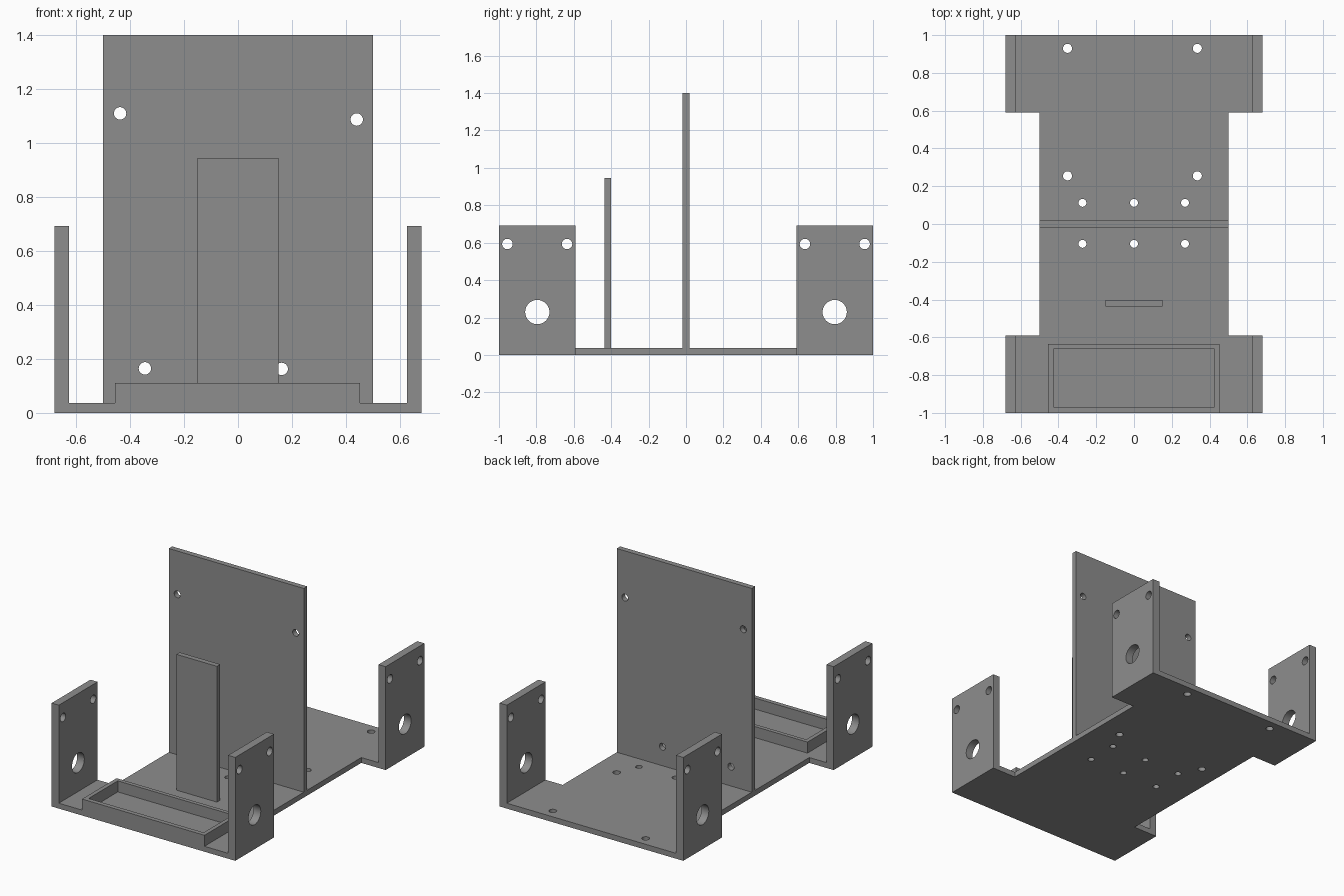
import bpy, bmesh, math
from mathutils import Matrix, Vector

if "Cube" in bpy.data.objects:
    bpy.data.objects.remove(bpy.data.objects["Cube"])

grey = bpy.data.materials.new("plain grey")
grey.diffuse_color = (0.27, 0.27, 0.27, 1)
grey.use_nodes = True
grey.node_tree.nodes["Principled BSDF"].inputs["Base Color"].default_value = grey.diffuse_color

# Local (u, v, depth) axes mapped to world for each plate orientation
AXES = {
    "z": Matrix(((1, 0, 0), (0, 1, 0), (0, 0, 1))),   # u=x, v=y
    "y": Matrix(((1, 0, 0), (0, 0, 1), (0, 1, 0))),   # u=x, v=z
    "x": Matrix(((0, 0, 1), (1, 0, 0), (0, 1, 0))),   # u=y, v=z
}


def rect(u0, u1, v0, v1):
    return [(u0, v0), (u1, v0), (u1, v1), (u0, v1)]


def circle(u, v, r, n=32):
    return [(u + r * math.cos(2 * math.pi * i / n),
             v + r * math.sin(2 * math.pi * i / n)) for i in range(n)]


def plate(name, axis, outline, d0, d1, holes=()):
    """Flat outline with holes, extruded from d0 to d1 along an axis."""
    bm = bmesh.new()
    for loop in [outline, *holes]:
        vs = [bm.verts.new((u, v, d0)) for u, v in loop]
        for a, b in zip(vs, vs[1:] + vs[:1]):
            bm.edges.new((a, b))
    bmesh.ops.triangle_fill(bm, edges=bm.edges[:], use_beauty=True, normal=(0, 0, 1))
    ext = bmesh.ops.extrude_face_region(bm, geom=bm.faces[:], use_keep_orig=True)
    top = [g for g in ext["geom"] if isinstance(g, bmesh.types.BMVert)]
    bmesh.ops.translate(bm, verts=top, vec=Vector((0, 0, d1 - d0)))
    bm.transform(AXES[axis].to_4x4())
    bmesh.ops.recalc_face_normals(bm, faces=bm.faces[:])
    me = bpy.data.meshes.new(name)
    bm.to_mesh(me)
    bm.free()
    me.materials.append(grey)
    ob = bpy.data.objects.new(name, me)
    bpy.context.collection.objects.link(ob)
    ob.select_set(True)
    bpy.context.view_layer.objects.active = ob
    return ob


T = 0.036  # sheet thickness

# Base plate: I-shaped outline with mounting holes
half = [(0.68, -1), (0.68, -0.59), (0.5, -0.59), (0.5, 0.59), (0.68, 0.59), (0.68, 1)]
outline = half + [(-x, y) for x, y in reversed(half)]
base_holes = [circle(x, y, 0.024) for x in (-0.352, 0.335) for y in (0.255, 0.93)]
base_holes += [circle(x, y, 0.021) for x in (-0.273, 0, 0.27) for y in (-0.105, 0.112)]
plate("base_plate", "z", outline, 0, T, base_holes)

# Four corner brackets with two screw holes and one large axle hole
for sx, side in ((-1, "left"), (1, "right")):
    for sy, end in ((-1, "front"), (1, "back")):
        y0, y1 = sorted((sy * 0.59, sy))
        x0, x1 = sorted((sx * 0.627, sx * 0.68))
        holes = [circle(sy * 0.955, 0.593, 0.028), circle(sy * 0.636, 0.593, 0.028),
                 circle(sy * 0.795, 0.229, 0.065)]
        plate(f"{end}_{side}_bracket", "x", rect(y0, y1, T, 0.692), x0, x1, holes)

# Tall upright panel across the middle
plate("upright_panel", "y", rect(-0.5, 0.5, T, 1.4), -0.018, 0.018,
      [circle(-0.437, 1.11, 0.023), circle(0.44, 1.087, 0.023),
       circle(-0.345, 0.165, 0.023), circle(0.162, 0.163, 0.023)])

# Narrow panel in front of it
plate("narrow_panel", "y", rect(-0.15, 0.15, T, 0.945), -0.437, -0.402)

# Rim of the shallow front tray
plate("tray_rim", "z", rect(-0.455, 0.452, -1, -0.635), T, 0.11,
      [rect(-0.427, 0.425, -0.97, -0.662)])

bpy.ops.object.shade_smooth_by_angle(angle=math.radians(30))
